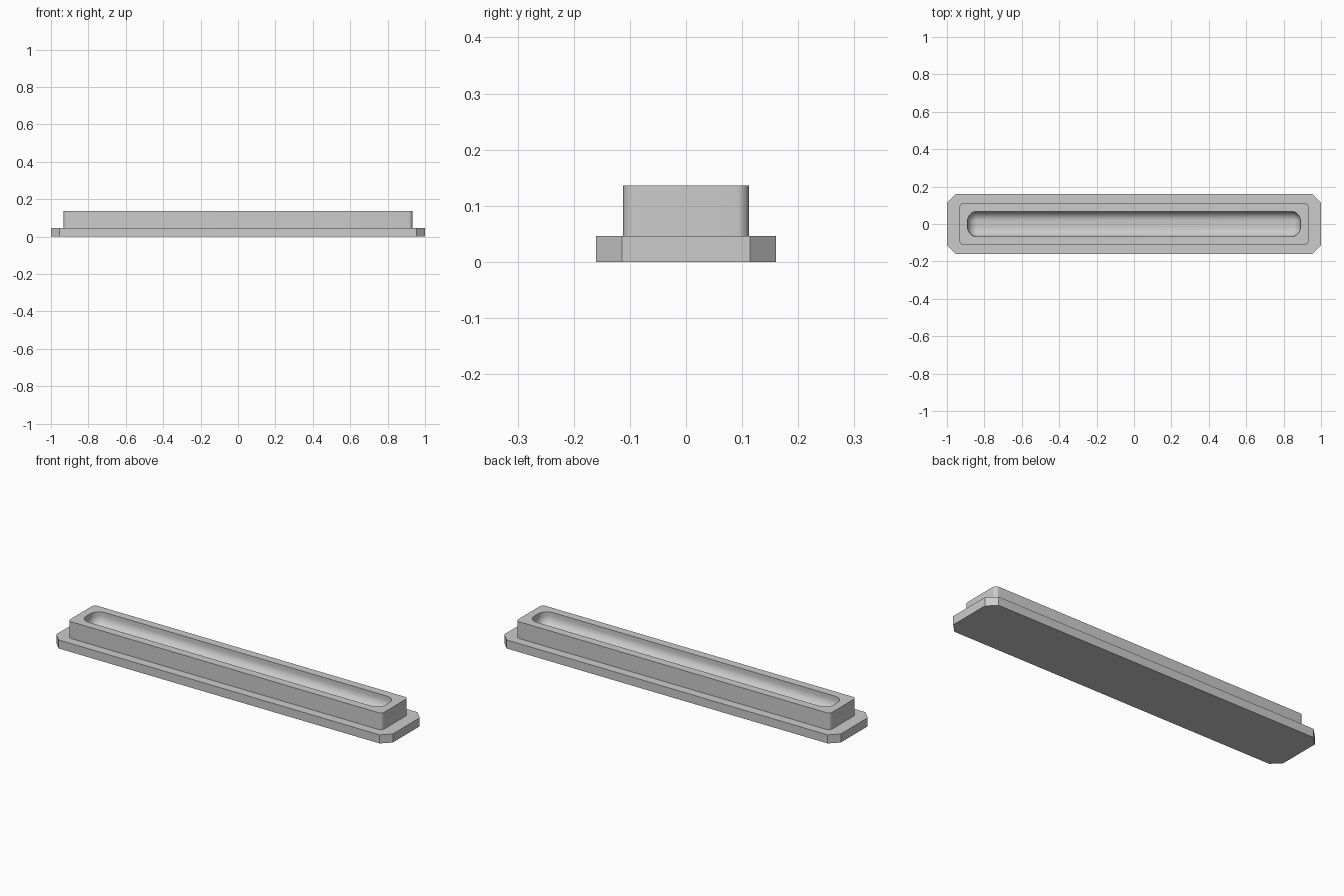
import bpy, bmesh, math

cube = bpy.data.objects.get("Cube")
if cube:
    bpy.data.objects.remove(cube, do_unlink=True)

grey = bpy.data.materials.new("light_grey")
grey.use_nodes = True
colour = (0.6, 0.6, 0.6, 1)
grey.diffuse_color = colour
grey.node_tree.nodes["Principled BSDF"].inputs["Base Color"].default_value = colour


def outline(hx, hy, radius, steps):
    """Rectangle with rounded corners; one step gives a chamfer."""
    points = []
    for corner, (sx, sy) in enumerate([(1, 1), (-1, 1), (-1, -1), (1, -1)]):
        for i in range(steps + 1):
            a = math.pi / 2 * (corner + i / steps)
            points.append((sx * (hx - radius) + radius * math.cos(a),
                           sy * (hy - radius) + radius * math.sin(a)))
    return points


def stack(name, rings):
    """Skin a list of (outline, height) rings and cap both ends."""
    bm = bmesh.new()
    loops = [[bm.verts.new((x, y, z)) for x, y in pts] for pts, z in rings]
    for low, high in zip(loops, loops[1:]):
        n = len(low)
        for i in range(n):
            j = (i + 1) % n
            bm.faces.new((low[i], low[j], high[j], high[i]))
    bm.faces.new(loops[0][::-1])
    bm.faces.new(loops[-1])
    bmesh.ops.recalc_face_normals(bm, faces=bm.faces)
    mesh = bpy.data.meshes.new(name)
    bm.to_mesh(mesh)
    bm.free()
    mesh.materials.append(grey)
    obj = bpy.data.objects.new(name, mesh)
    bpy.context.collection.objects.link(obj)
    bpy.ops.object.select_all(action="DESELECT")
    obj.select_set(True)
    bpy.context.view_layer.objects.active = obj
    bpy.ops.object.shade_smooth_by_angle(angle=math.radians(30))
    return obj


BASE_TOP, TOP = 0.046, 0.136

# Chamfered base plate
plate = outline(1.0, 0.16, 0.046, 1)
stack("base_plate", [(plate, 0), (plate, BASE_TOP)])

# Raised block with a round-bottomed trough sunk into its top
STEPS = 8
block = outline(0.933, 0.112, 0.022, STEPS)
rings = [(block, BASE_TOP), (block, TOP)]
fillet, wall = 0.05, 0.02
rings.append((outline(0.89, 0.068, 0.052, STEPS), TOP))
for i in range(STEPS + 1):
    a = math.pi / 2 * i / STEPS
    inset = fillet * (1 - math.cos(a))
    depth = wall + fillet * math.sin(a)
    rings.append((outline(0.89 - inset, 0.068 - inset, 0.052 - inset, STEPS),
                  TOP - depth))
stack("raised_block", rings)
